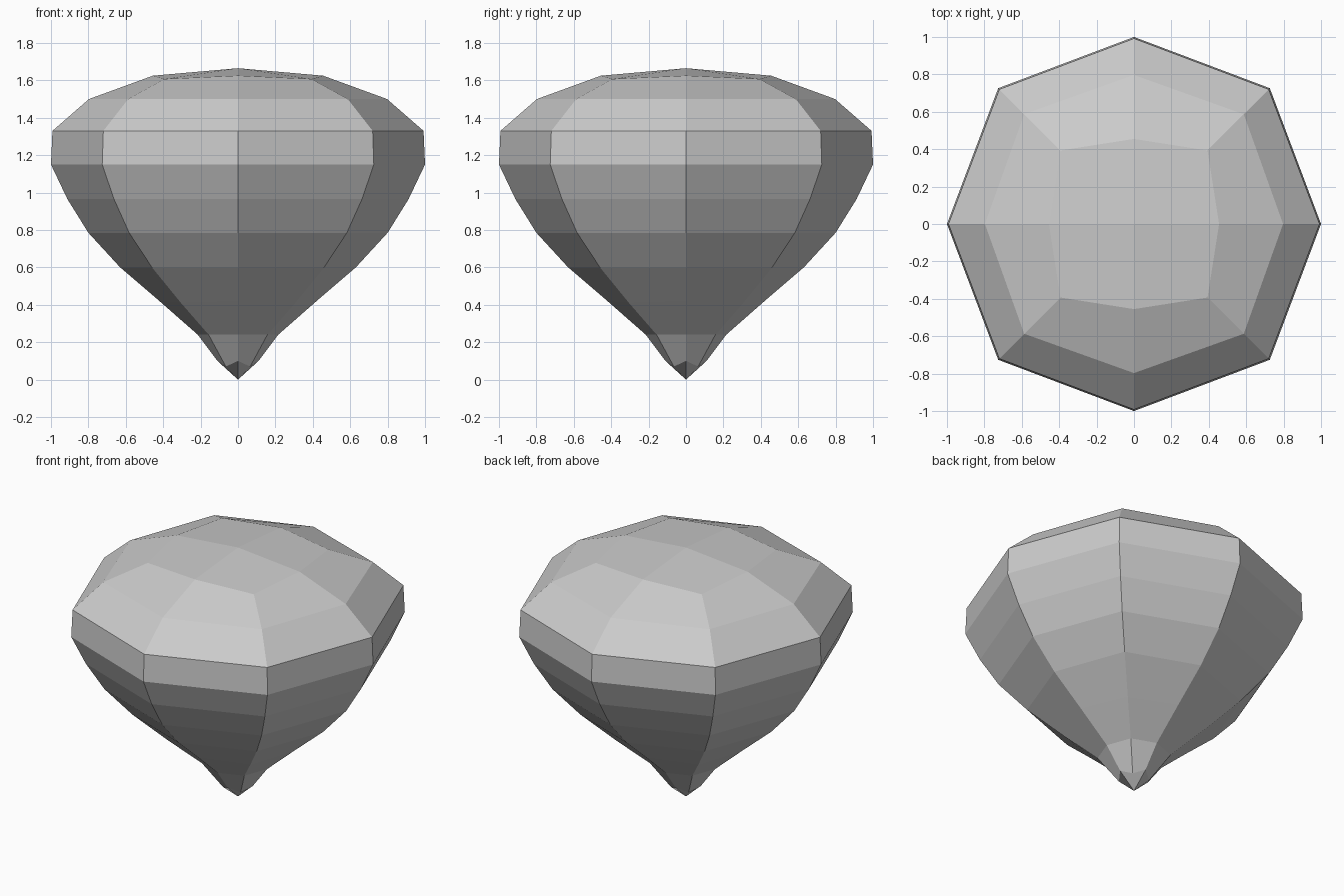
import bpy, bmesh

if "Cube" in bpy.data.objects:
    bpy.data.objects.remove(bpy.data.objects["Cube"])

# Profile rings, bottom to top: axis radius, axis height, corner x/y offset, corner height
RINGS = [
    (0.11, 0.10, 0.065, 0.07),
    (0.215, 0.24, 0.157, 0.24),
    (0.42, 0.42, 0.305, 0.41),
    (0.63, 0.60, 0.46, 0.60),
    (0.80, 0.785, 0.582, 0.785),
    (0.912, 0.965, 0.663, 0.965),
    (1.00, 1.15, 0.726, 1.15),
    (0.992, 1.33, 0.72, 1.33),
    (0.797, 1.50, 0.587, 1.50),
    (0.455, 1.625, 0.393, 1.607),
]
# Eight directions round the vertical axis, alternating axis and corner
DIRS = [(1, 0), (1, 1), (0, 1), (-1, 1), (-1, 0), (-1, -1), (0, -1), (1, -1)]

bm = bmesh.new()
loops = []
for ra, za, rc, zc in RINGS:
    loops.append([bm.verts.new((dx * rc, dy * rc, zc) if dx and dy
                               else (dx * ra, dy * ra, za)) for dx, dy in DIRS])

# Side bands
for lo, hi in zip(loops, loops[1:]):
    for i in range(8):
        j = (i + 1) % 8
        bm.faces.new((lo[i], lo[j], hi[j], hi[i]))

# Tip and crown: four quads meeting at each pole
tip = bm.verts.new((0, 0, 0))
crown = bm.verts.new((0, 0, 1.665))
for i in range(0, 8, 2):
    for pole, ring in ((tip, loops[0]), (crown, loops[-1])):
        bm.faces.new((pole, ring[i], ring[i + 1], ring[(i + 2) % 8]))

bmesh.ops.recalc_face_normals(bm, faces=bm.faces)
mesh = bpy.data.meshes.new("faceted_top")
bm.to_mesh(mesh)
bm.free()
bpy.context.collection.objects.link(bpy.data.objects.new("faceted_top", mesh))
